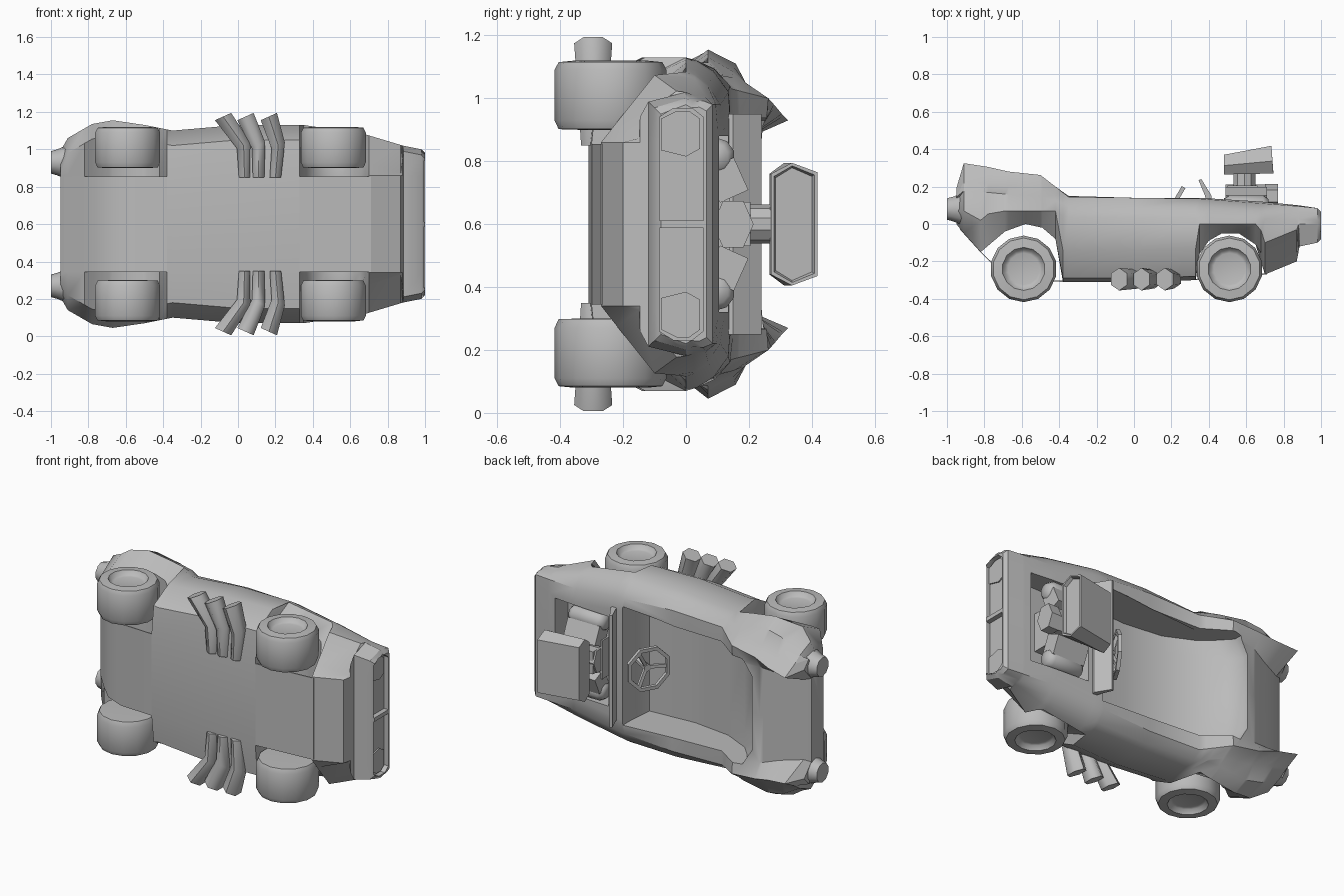
import bpy, bmesh, math
from mathutils import Vector

if "Cube" in bpy.data.objects:
    bpy.data.objects.remove(bpy.data.objects["Cube"])

grey = bpy.data.materials.new("plain grey")
grey.use_nodes = True
grey.diffuse_color = (0.5, 0.5, 0.5, 1)
grey.node_tree.nodes["Principled BSDF"].inputs["Base Color"].default_value = (0.5, 0.5, 0.5, 1)

X, H, W = Vector((1, 0, 0)), Vector((0, 1, 0)), Vector((0, 0, 1))
SIDES = (("left", 1), ("right", -1))


def P(x, h, w):
    """Car space (length, height, sideways) to world: the car lies on its side."""
    return Vector((x, h, 0.6 + w))


def loft(name, rings, angle=35, closed=False):
    """Skin a list of equal rings; cap the ends unless the loop is closed."""
    bm = bmesh.new()
    rows = [[bm.verts.new(p) for p in ring] for ring in rings]
    n = len(rows[0])
    pairs = list(zip(rows, rows[1:]))
    if closed:
        pairs.append((rows[-1], rows[0]))
    else:
        bm.faces.new(rows[0])
        bm.faces.new(rows[-1])
    for a, b in pairs:
        for i in range(n):
            j = (i + 1) % n
            bm.faces.new((a[i], a[j], b[j], b[i]))
    bmesh.ops.recalc_face_normals(bm, faces=bm.faces)
    mesh = bpy.data.meshes.new(name)
    bm.to_mesh(mesh)
    bm.free()
    mesh.materials.append(grey)
    obj = bpy.data.objects.new(name, mesh)
    bpy.context.collection.objects.link(obj)
    smooth(obj, angle)
    return obj


def smooth(obj, angle):
    bpy.ops.object.select_all(action="DESELECT")
    obj.select_set(True)
    bpy.context.view_layer.objects.active = obj
    bpy.ops.object.shade_smooth_by_angle(angle=math.radians(angle))


def ring(center, u, v, ru, rv=None, n=12, phase=0.5):
    rv = rv or ru
    turns = [(i + phase) * math.tau / n for i in range(n)]
    return [center + u * ru * math.cos(t) + v * rv * math.sin(t) for t in turns]


def prism(name, outline, w0, w1):
    """Extrude a side outline of (x, h) points across the car."""
    return loft(name, [[P(x, h, w) for x, h in outline] for w in (w0, w1)])


def block(name, x0, x1, h0, h1, w0, w1):
    return prism(name, [(x0, h0), (x1, h0), (x1, h1), (x0, h1)], w0, w1)


def cut(target, cutter):
    cutter.hide_render = True
    mod = target.modifiers.new("cut", "BOOLEAN")
    mod.operation, mod.solver, mod.object = "DIFFERENCE", "EXACT", cutter
    bpy.context.view_layer.objects.active = target
    bpy.ops.object.modifier_apply(modifier=mod.name)
    bpy.data.objects.remove(cutter)


def lookup(table, x):
    for a, b in zip(table, table[1:]):
        if x <= b[0]:
            t = (x - a[0]) / (b[0] - a[0])
            return [p + (q - p) * t for p, q in zip(a, b)]
    return list(table[-1])


# Body shell: underside line, then (x, side width, top edge width, top edge height, deck height)
under = [(-.95, 0), (-.91, -.05), (-.82, -.15), (-.69, -.04), (-.58, 0), (-.49, -.02),
         (-.42, -.08), (-.38, -.31), (0, -.31), (.33, -.3), (.35, -.16), (.4, -.09),
         (.47, -.05), (.56, -.05), (.65, -.11), (.7, -.27), (.87, -.2), (.885, -.12),
         (.98, -.1), (1, -.08)]
upper = [(-.95, .39, .34, .19, .12), (-.91, .46, .33, .325, .14), (-.78, .535, .35, .305, .19),
         (-.67, .555, .38, .28, .23), (-.5, .53, .4, .262, .255), (-.35, .5, .43, .145, .15),
         (0, .53, .44, .14, .14), (.35, .53, .42, .135, .14), (.68, .48, .38, .11, .12),
         (.88, .42, .38, .095, .1), (.98, .4, .38, .085, .085), (1, .38, .36, .065, .065)]
stations = []
for x in sorted({row[0] for row in under} | {row[0] for row in upper}):
    low = lookup(under, x)[1]
    _, side, edge, top, deck = lookup(upper, x)
    chin, fender = .66 < x < .88, x < -.4
    inset = .03 if x > .88 else .15 if chin else .08
    lift = .05 if chin else .02 if low < -.25 else 0
    waist = .07 if fender else 0
    gap = top - waist
    # the rear fenders are rounder, with a thin fin along their top edge
    if fender:
        shoulder = [(side - .045, waist + gap * .42), (edge + .05, waist + gap * .62)]
    else:
        shoulder = [(side - .01, waist + gap * .25), (side * .6 + edge * .4, waist + gap * .65)]
    half = ([(.26, low), (side - inset, low + lift), (side, min(waist, low + .17))] + shoulder
            + [(edge, top), (edge - .08, deck)])
    loop = [(0, low)] + half + [(0, deck)] + [(-w, h) for w, h in reversed(half)]
    stations.append([P(x, h, w) for w, h in loop])
body = loft("body", stations)

# Open cockpit: shallow tub curving up to a rear edge with trimmed corners
tub = [(.34, .5), (.34, .05), (.3, -.07), (0, -.09), (-.25, -.06), (-.42, .02),
       (-.56, .11), (-.62, .2), (-.63, .5)]
widths = [.37, .37, .35, .35, .35, .35, .34, .33, .33]
cut(body, loft("cockpit_cutter", [[P(x + (trim if x < -.5 else 0), h, f * w)
                                   for (x, h), w in zip(tub, widths)]
                                  for f, trim in ((-1, .06), (-.7, 0), (.7, 0), (1, .06))]))
cut(body, block("engine_bay_cutter", .44, .83, -.02, .5, -.28, .28))

# Grille recesses with lamps
for side, s in SIDES:
    grille = [(.012, .055), (.34, .055), (.368, .02), (.368, -.04), (.34, -.085), (.012, -.085)]
    cut(body, loft("grille_cutter", [[P(x, h, s * w) for w, h in grille] for x in (.97, 1.1)]))
    lamp = [(.24, .045), (.335, .045), (.36, .01), (.36, -.03), (.335, -.08), (.235, -.08), (.215, 0)]
    loft(side + "_headlamp", [[P(x, h, s * w) for w, h in lamp] for x in (.96, .978)])
smooth(body, 55)

# Thin floor panels between the wheels
for name, line in (("rear_floor", [(-.37, -.31), (-.6, -.3), (-.72, -.25), (-.82, -.152), (-.93, -.03)]),
                   ("front_floor", [(.32, -.3), (.71, -.27)])):
    prism(name, line + [(x, h + .006) for x, h in reversed(line)], -.255, .255)

# Wheels with recessed hubs
tyre = [(.1, .3), (.165, .302), (.178, .33), (.178, .49), (.165, .515), (.115, .52),
        (.1, .495), (.085, .49)]
for end, x in (("rear", -.59), ("front", .51)):
    for side, s in SIDES:
        loft(f"{end}_{side}_wheel", [ring(P(x, -.24, s * w), X, H, r, n=14) for r, w in tyre], 50)

# Tail cones
for side, s in SIDES:
    cone = [(-.84, .1), (-.93, .085), (-.965, .07), (-1, .06)]
    loft(side + "_tail_cone", [ring(P(x, .08, s * .33), H, W, r, n=10) for x, r in cone], 50)

# Three swept exhaust pipes on each side
for side, s in SIDES:
    for k, (tip, bend, root) in enumerate([(-.08, .03, .035), (.04, .11, .11), (.165, .215, .2)]):
        path = [(root, .25, .035), (bend, .42, .045), (tip, .575, .055)]
        rings = [ring(P(x, -.295, s * w), (X + W * s * .45).normalized() if w > .3 else X,
                      H, r, r * 1.1, n=6) for x, w, r in path]
        loft(f"{side}_exhaust_{k + 1}", rings, 65)

# Windscreen
prism("windscreen", [(.345, .235), (.36, .24), (.415, .15), (.41, .1), (.39, .1), (.38, .15)], -.35, .35)

# Steering wheel: eight-sided rim, three spokes and a column
hub = P(.2, .085, 0)
tilt = Vector((.5, .86, 0))
axis = Vector((.86, -.5, 0))
rim = []
for i in range(8):
    a = (i + .5) * math.tau / 8
    out = tilt * math.cos(a) + W * math.sin(a)
    rim.append(ring(hub + out * .13, out, axis, .016, n=4))
loft("steering_rim", rim, 20, closed=True)
for i in range(3):
    a = math.pi + i * math.tau / 3
    out = tilt * math.cos(a) + W * math.sin(a)
    across = out.cross(axis)
    loft(f"steering_spoke_{i + 1}", [ring(hub + axis * d + out * r, across, axis, .014, n=4)
                                     for d, r in ((.03, 0), (0, .13))])
loft("steering_column", [ring(hub + axis * d, tilt, W, .022, n=8) for d in (.01, .2)])

# Engine: block, cylinder heads, pulley and intake neck
block("engine_block", .48, .7, -.02, .14, -.12, .12)
loft("engine_crown", [ring(P(x, .15, 0), H, W, .06, .08, n=6, phase=0) for x in (.49, .71)])
block("engine_plate", .5, .66, .16, .205, -.07, .07)
loft("pulley", [ring(P(x, .15, 0), H, W, .065, .085, n=6, phase=0) for x in (.7, .77)])
loft("intake_neck", [ring(P(.59, h, 0), X, W, .062, n=10) for h in (.19, .28)])
for side, s in SIDES:
    lean = (H + W * s * .45).normalized()
    loft(side + "_cylinder_head", [ring(P(x, .13, s * .14), lean, lean.cross(X), .07, .08, n=4)
                                   for x in (.49, .71)])
    loft(side + "_manifold", [ring(P(x, .095, s * .215), H, W, r, n=10)
                              for x, r in ((.48, .04), (.51, .06), (.69, .06), (.72, .04))], 60)

# Air scoop with a hollow front
mouth = [(0, .16), (.45, .195), (1, .165), (1, -.165), (.45, -.195), (0, -.16)]
steps = [(.48, .265, .37, 1), (.735, .27, .418, 1), (.735, .28, .408, .95), (.715, .285, .4, .92)]
loft("air_scoop", [[P(x + .01 * (1 - t) * (x > .7), lo + (hi - lo) * t, w * k) for t, w in mouth]
                   for x, lo, hi, k in steps], 30)
